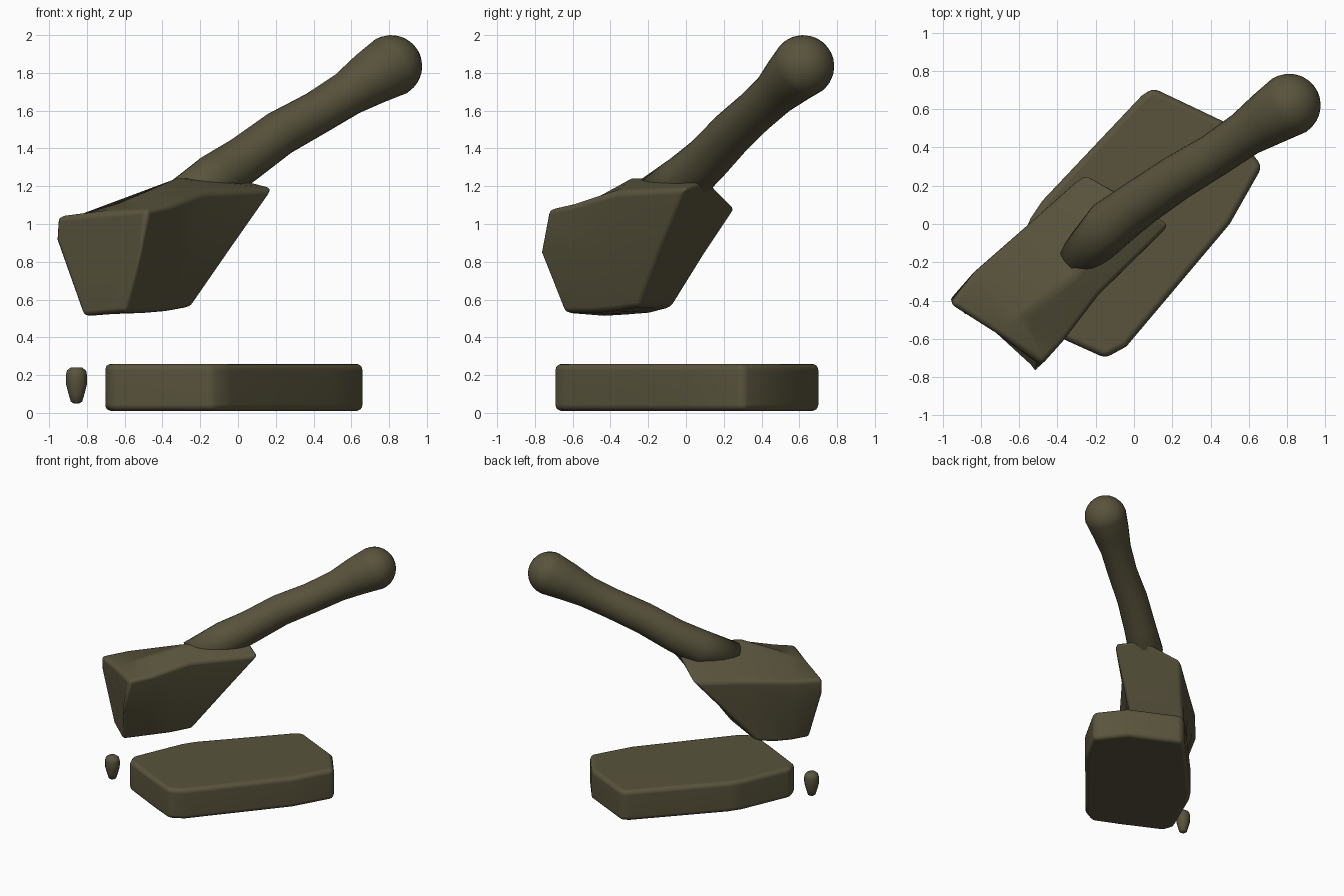
import bpy, bmesh, math
from mathutils import Vector

default_cube = bpy.data.objects.get("Cube")
if default_cube:
    bpy.data.objects.remove(default_cube, do_unlink=True)

# One dark olive material for everything
olive = bpy.data.materials.new("dark_olive")
olive.use_nodes = True
olive_colour = (0.1, 0.088, 0.046, 1)
olive.diffuse_color = olive_colour
shader = next(n for n in olive.node_tree.nodes if n.type == "BSDF_PRINCIPLED")
shader.inputs["Base Color"].default_value = olive_colour


def loft(name, rings, bevel=0.0):
    """Skin equal-sized rings of points into a closed, smooth solid."""
    bm = bmesh.new()
    loops = [[bm.verts.new(point) for point in ring] for ring in rings]
    count = len(loops[0])
    for lower, upper in zip(loops, loops[1:]):
        for i in range(count):
            j = (i + 1) % count
            bm.faces.new((lower[i], lower[j], upper[j], upper[i]))
    bm.faces.new(loops[0][::-1])
    bm.faces.new(loops[-1])
    bmesh.ops.recalc_face_normals(bm, faces=bm.faces)
    for face in bm.faces:
        face.smooth = True
    mesh = bpy.data.meshes.new(name)
    bm.to_mesh(mesh)
    bm.free()
    mesh.materials.append(olive)
    obj = bpy.data.objects.new(name, mesh)
    bpy.context.collection.objects.link(obj)
    if bevel:
        rounding = obj.modifiers.new("rounded_edges", "BEVEL")
        rounding.width = bevel
        rounding.segments = 3
        rounding.limit_method = "ANGLE"
        rounding.angle_limit = math.radians(35)
        obj.modifiers.new("even_shading", "WEIGHTED_NORMAL")
    return obj


def circle(centre, radius, axis, sides=24):
    """Ring of points around a centre, square to the axis."""
    side = axis.cross(Vector((0, 0, 1))).normalized()
    up = side.cross(axis).normalized()
    angles = [math.tau * i / sides for i in range(sides)]
    return [centre + radius * (side * math.cos(a) + up * math.sin(a)) for a in angles]


# Head: each section runs left top, crest, right top, right side,
# right bottom, left bottom, left side
head_sections = [
    [(-.96, -.42, 1.04), (-.72, -.57, 1.06), (-.48, -.73, 1.08), (-.52, -.78, .85),
     (-.6, -.65, .53), (-.82, -.44, .51), (-.97, -.4, .92)],
    [(-.84, -.25, 1.05), (-.58, -.48, 1.13), (-.36, -.61, 1.1), (-.4, -.56, .85),
     (-.48, -.5, .53), (-.76, -.3, .52), (-.82, -.26, .88)],
    [(-.54, .01, 1.07), (-.32, -.28, 1.25), (-.18, -.37, 1.17), (-.25, -.38, .85),
     (-.36, -.38, .54), (-.68, -.18, .53), (-.6, -.06, .85)],
    [(-.25, .27, 1.08), (0, .11, 1.24), (.2, 0, 1.19), (-.02, -.13, .88),
     (-.24, -.25, .56), (-.6, -.07, .56), (-.4, .11, .85)],
]
loft("head", head_sections, bevel=0.03)

# Handle: sweep along a bent path, ending in a rounded knob
handle_path = [
    (-.3, -.2, 1.13, .11), (-.12, 0, 1.24, .135), (.03, .11, 1.34, .125),
    (.22, .24, 1.48, .12), (.42, .36, 1.59, .115), (.58, .47, 1.69, .12),
    (.7, .55, 1.77, .145), (.81, .62, 1.835, .165),
]
centres = [Vector(p[:3]) for p in handle_path]
handle_rings = []
for i, point in enumerate(handle_path):
    before = centres[max(i - 1, 0)]
    after = centres[min(i + 1, len(centres) - 1)]
    axis = (after - before).normalized()
    handle_rings.append(circle(centres[i], point[3], axis))
knob_radius = handle_path[-1][3]
for step in range(1, 8):
    angle = math.radians(12 * step)
    knob_centre = centres[-1] + axis * knob_radius * math.sin(angle)
    handle_rings.append(circle(knob_centre, knob_radius * math.cos(angle), axis))
loft("handle", handle_rings)

# Base slab: one outline extruded upward
slab_outline = [
    (.1, .71), (.5, .52), (.67, .3), (.5, 0), (-.04, -.64), (-.15, -.7),
    (-.35, -.61), (-.68, -.45), (-.71, -.36), (-.54, .03), (-.48, .12), (.04, .67),
]
loft("base_slab", [[(x, y, z) for x, y in slab_outline] for z in (0.01, 0.26)], bevel=0.035)

# Small loose pebble, tapering downward
pebble_profile = [
    (.05, .015), (.06, .03), (.1, .042), (.15, .055),
    (.2, .056), (.225, .05), (.24, .03),
]
pebble_rings = [circle(Vector((-.855, -.42, z)), r, Vector((0.001, 0, 1)), 12)
                for z, r in pebble_profile]
loft("pebble", pebble_rings)
